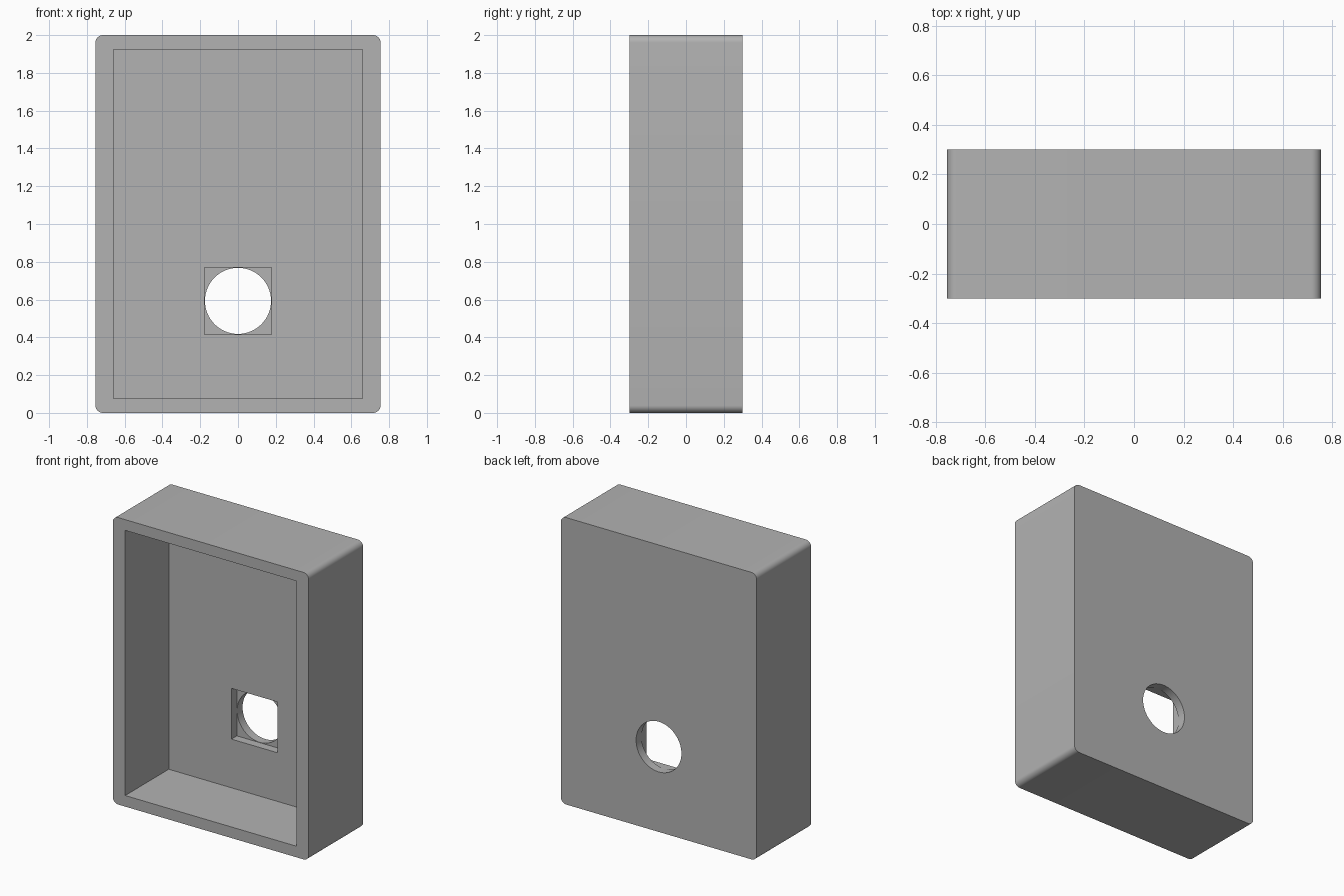
import bpy
import math

cube = bpy.data.objects.get("Cube")
if cube:
    bpy.data.objects.remove(cube, do_unlink=True)

DEPTH = 0.6
FRONT = -DEPTH / 2
CAVITY_BACK = 0.18
RECESS_BACK = 0.24
HOLE_Z = 0.593

grey = bpy.data.materials.new("plain grey")
grey.use_nodes = True
colour = (0.448, 0.448, 0.448, 1)
grey.diffuse_color = colour
grey.node_tree.nodes["Principled BSDF"].inputs["Base Color"].default_value = colour


def box(name, x, y, z):
    """Box spanning the given (low, high) ranges."""
    ranges = (x, y, z)
    bpy.ops.mesh.primitive_cube_add(size=1, location=[(a + b) / 2 for a, b in ranges])
    obj = bpy.context.object
    obj.name = name
    obj.scale = [b - a for a, b in ranges]
    bpy.ops.object.transform_apply(location=True, rotation=False, scale=True)
    obj.data.materials.append(grey)
    return obj


def apply_modifier(obj, mod):
    bpy.context.view_layer.objects.active = obj
    bpy.ops.object.modifier_apply(modifier=mod.name)


def cut(obj, cutter):
    mod = obj.modifiers.new("cut", "BOOLEAN")
    mod.operation = "DIFFERENCE"
    mod.solver = "EXACT"
    mod.object = cutter
    apply_modifier(obj, mod)
    bpy.data.objects.remove(cutter, do_unlink=True)


# Outer block with its four depth-wise edges rounded
case = box("case", (-0.755, 0.755), (FRONT, -FRONT), (0, 2))
weights = case.data.attributes.new("bevel_weight_edge", "FLOAT", "EDGE")
for edge in case.data.edges:
    a, b = (case.data.vertices[i].co for i in edge.vertices)
    weights.data[edge.index].value = float(abs(a.y - b.y) > DEPTH / 2)
bevel = case.modifiers.new("rounding", "BEVEL")
bevel.limit_method = "WEIGHT"
bevel.width = 0.04
bevel.segments = 8
apply_modifier(case, bevel)

# Open front cavity, square recess in its back wall, round hole through the rest
cut(case, box("cavity_cutter", (-0.66, 0.66), (FRONT - 0.1, CAVITY_BACK), (0.077, 1.925)))
cut(case, box("recess_cutter", (-0.177, 0.177), (0, RECESS_BACK),
              (HOLE_Z - 0.177, HOLE_Z + 0.177)))
bpy.ops.mesh.primitive_cylinder_add(vertices=64, radius=0.175, depth=0.4,
                                    location=(0, RECESS_BACK, HOLE_Z),
                                    rotation=(math.pi / 2, 0, 0))
hole = bpy.context.object
hole.data.materials.append(grey)
cut(case, hole)

# Smooth rounded corners and hole wall, sharp elsewhere
bpy.ops.object.select_all(action="DESELECT")
case.select_set(True)
bpy.context.view_layer.objects.active = case
bpy.ops.object.shade_smooth_by_angle(angle=math.radians(30))
